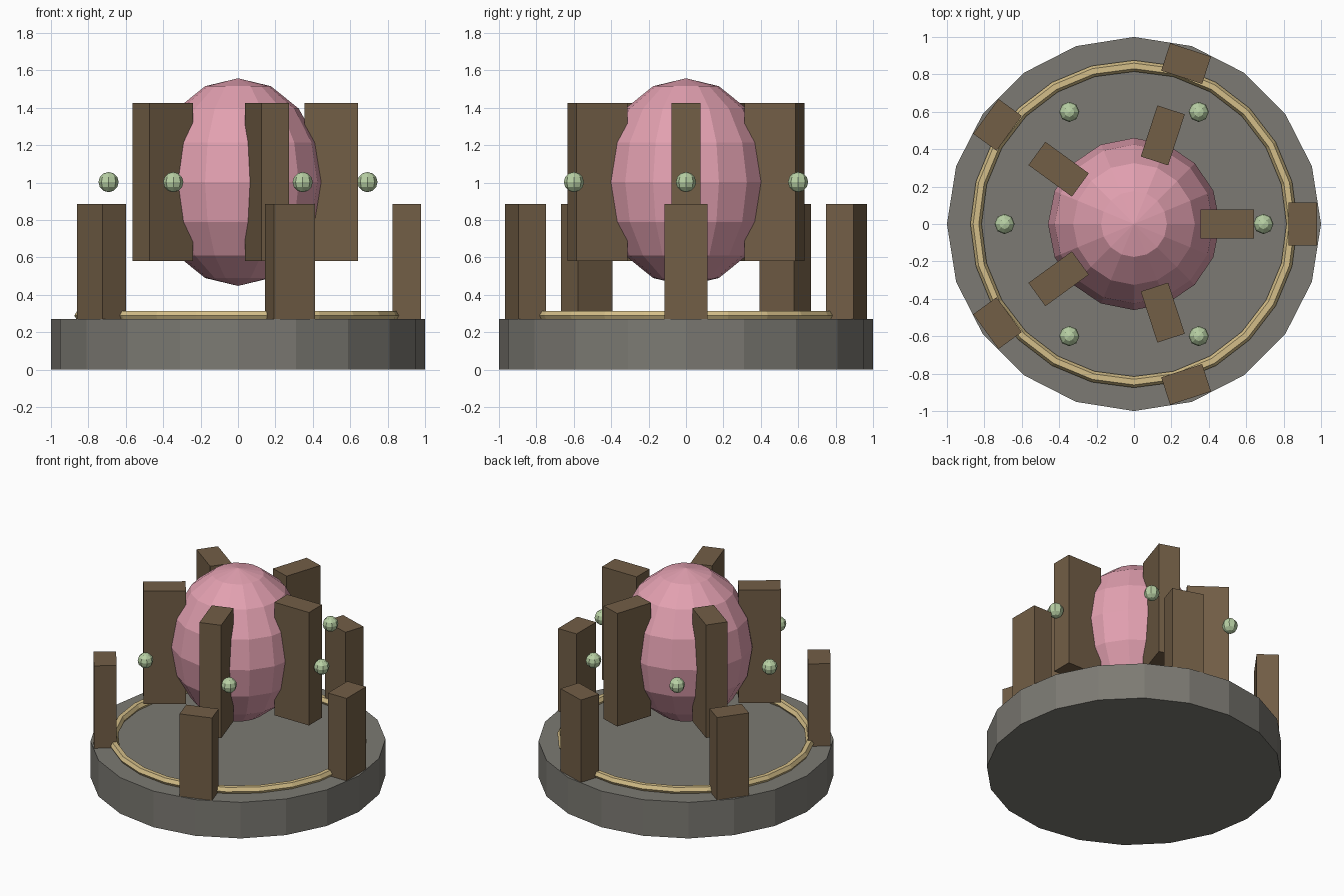
import bpy
import math

if "Cube" in bpy.data.objects:
    bpy.data.objects.remove(bpy.data.objects["Cube"])


def material(name, srgb):
    mat = bpy.data.materials.new(name)
    lin = [((c / 255 + 0.055) / 1.055) ** 2.4 for c in srgb]
    mat.diffuse_color = (*lin, 1)
    mat.use_nodes = True
    mat.node_tree.nodes["Principled BSDF"].inputs["Base Color"].default_value = mat.diffuse_color
    return mat


STONE = material("grey stone", (124, 122, 115))
WOOD = material("brown wood", (114, 94, 70))
PINK = material("pink", (226, 160, 176))
GOLD = material("pale gold", (212, 190, 136))
GREEN = material("pale green", (184, 208, 164))


def finish(name, mat):
    obj = bpy.context.object
    obj.name = name
    obj.data.materials.append(mat)
    return obj


def ring_of_blocks(name, count, radius, size, z_low):
    # Upright blocks facing outward around the centre
    for i in range(count):
        a = math.tau * i / count
        bpy.ops.mesh.primitive_cube_add(
            size=1, rotation=(0, 0, a),
            location=(radius * math.cos(a), radius * math.sin(a), z_low + size[2] / 2))
        block = finish(f"{name}_{i + 1}", WOOD)
        block.scale = size


# Round stone base
bpy.ops.mesh.primitive_cylinder_add(vertices=20, radius=1, depth=0.27, location=(0, 0, 0.135))
finish("base", STONE)

# Inlaid ring on the base
bpy.ops.mesh.primitive_torus_add(major_segments=24, minor_segments=6, major_radius=0.845,
                                 minor_radius=0.03, location=(0, 0, 0.289))
finish("floor_ring", GOLD)

# Tall floating egg in the middle
bpy.ops.mesh.primitive_uv_sphere_add(segments=16, ring_count=8, radius=1, location=(0, 0, 1.003))
egg = finish("egg", PINK)
egg.scale = (0.46, 0.46, 0.555)

# Inner floating slabs and outer standing posts
ring_of_blocks("inner_slab", 5, 0.498, (0.287, 0.154, 0.845), 0.58)
ring_of_blocks("outer_post", 5, 0.902, (0.154, 0.23, 0.617), 0.27)

# Small floating orbs
for i in range(6):
    a = math.tau * i / 6
    bpy.ops.mesh.primitive_uv_sphere_add(
        segments=8, ring_count=6, radius=0.054,
        location=(0.692 * math.cos(a), 0.692 * math.sin(a), 1.003))
    finish(f"orb_{i + 1}", GREEN)
